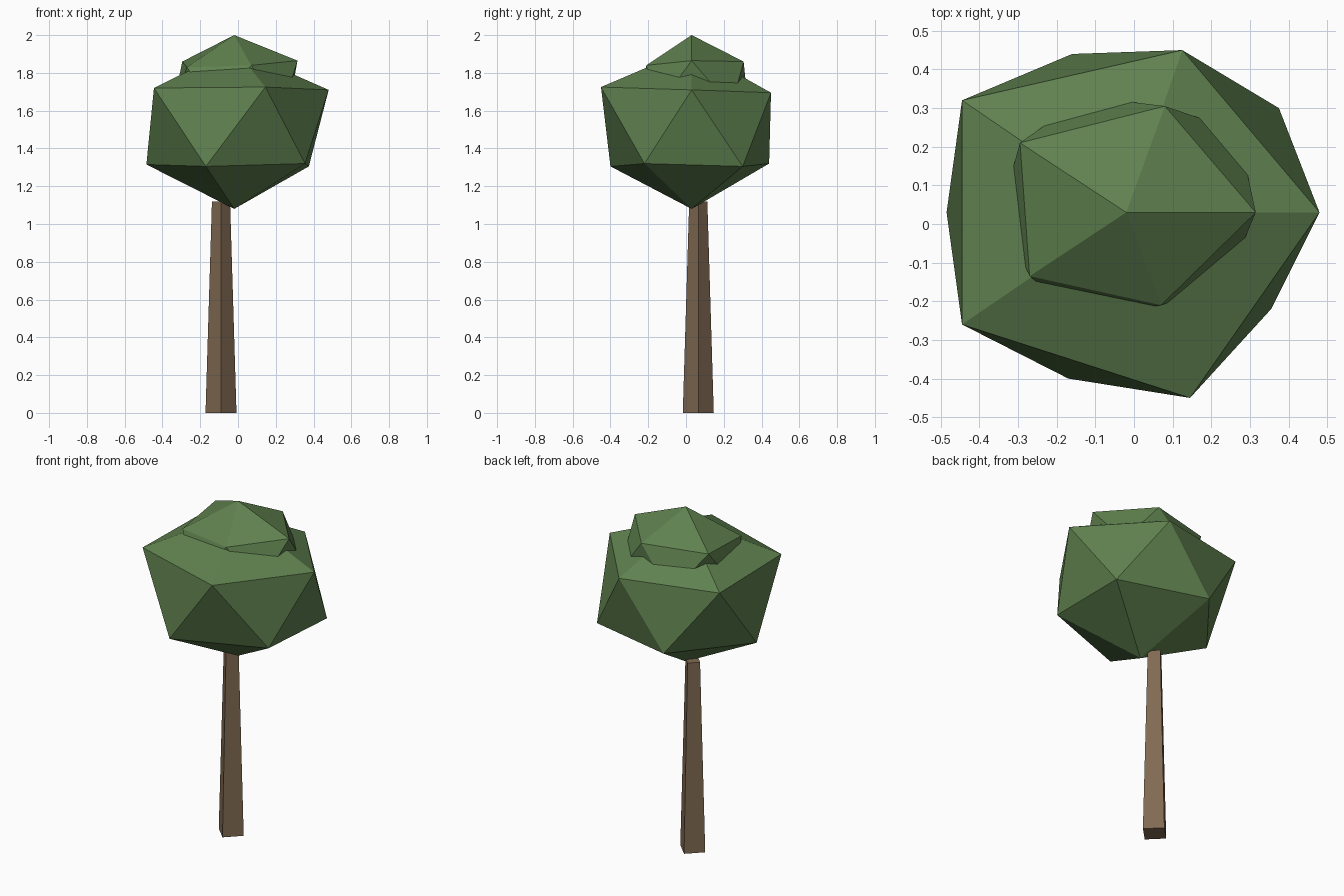
import bpy
import bmesh

cube = bpy.data.objects.get("Cube")
if cube:
    bpy.data.objects.remove(cube, do_unlink=True)


def make_material(name, rgb):
    mat = bpy.data.materials.new(name)
    mat.use_nodes = True
    mat.diffuse_color = (*rgb, 1)
    mat.node_tree.nodes["Principled BSDF"].inputs["Base Color"].default_value = (*rgb, 1)
    return mat


leaf_green = make_material("leaf green", (0.115, 0.22, 0.078))
bark_brown = make_material("bark brown", (0.22, 0.145, 0.085))


def leaf_ball(name, top, upper, lower, bottom):
    """Uneven twenty-sided ball: two poles joined by two staggered rings."""
    bm = bmesh.new()
    top_v, bottom_v = bm.verts.new(top), bm.verts.new(bottom)
    up = [bm.verts.new(p) for p in upper]
    low = [bm.verts.new(p) for p in lower]
    n = len(up)
    for i in range(n):
        j = (i + 1) % n
        bm.faces.new((top_v, up[i], up[j]))
        bm.faces.new((up[i], low[i], up[j]))
        bm.faces.new((low[i], low[j], up[j]))
        bm.faces.new((bottom_v, low[j], low[i]))
    bmesh.ops.recalc_face_normals(bm, faces=bm.faces)
    mesh = bpy.data.meshes.new(name)
    bm.to_mesh(mesh)
    bm.free()
    mesh.materials.append(leaf_green)
    obj = bpy.data.objects.new(name, mesh)
    bpy.context.collection.objects.link(obj)


# Large main crown
leaf_ball(
    "main_crown",
    (-0.02, 0.03, 1.93),
    [(0.48, 0.03, 1.71), (0.125, 0.45, 1.695), (-0.445, 0.32, 1.71),
     (-0.445, -0.26, 1.72), (0.145, -0.45, 1.725)],
    [(0.375, 0.30, 1.305), (-0.16, 0.44, 1.32), (-0.485, 0.03, 1.315),
     (-0.17, -0.40, 1.305), (0.355, -0.22, 1.32)],
    (-0.02, 0.03, 1.08),
)

# Smaller crown poking out of the top
leaf_ball(
    "top_crown",
    (-0.02, 0.03, 2.0),
    [(0.315, 0.03, 1.865), (0.08, 0.305, 1.86), (-0.295, 0.21, 1.86),
     (-0.27, -0.135, 1.83), (0.07, -0.21, 1.84)],
    [(0.27, 0.24, 1.62), (-0.125, 0.33, 1.62), (-0.345, 0.03, 1.62),
     (-0.13, -0.25, 1.62), (0.24, -0.15, 1.62)],
    (-0.02, 0.03, 1.48),
)

# Tapered four-sided trunk, corners facing the axes
bpy.ops.mesh.primitive_cone_add(vertices=4, radius1=0.082, radius2=0.048,
                                depth=1.12, location=(-0.09, 0.065, 0.56))
trunk = bpy.context.object
trunk.name = "trunk"
trunk.data.materials.append(bark_brown)
